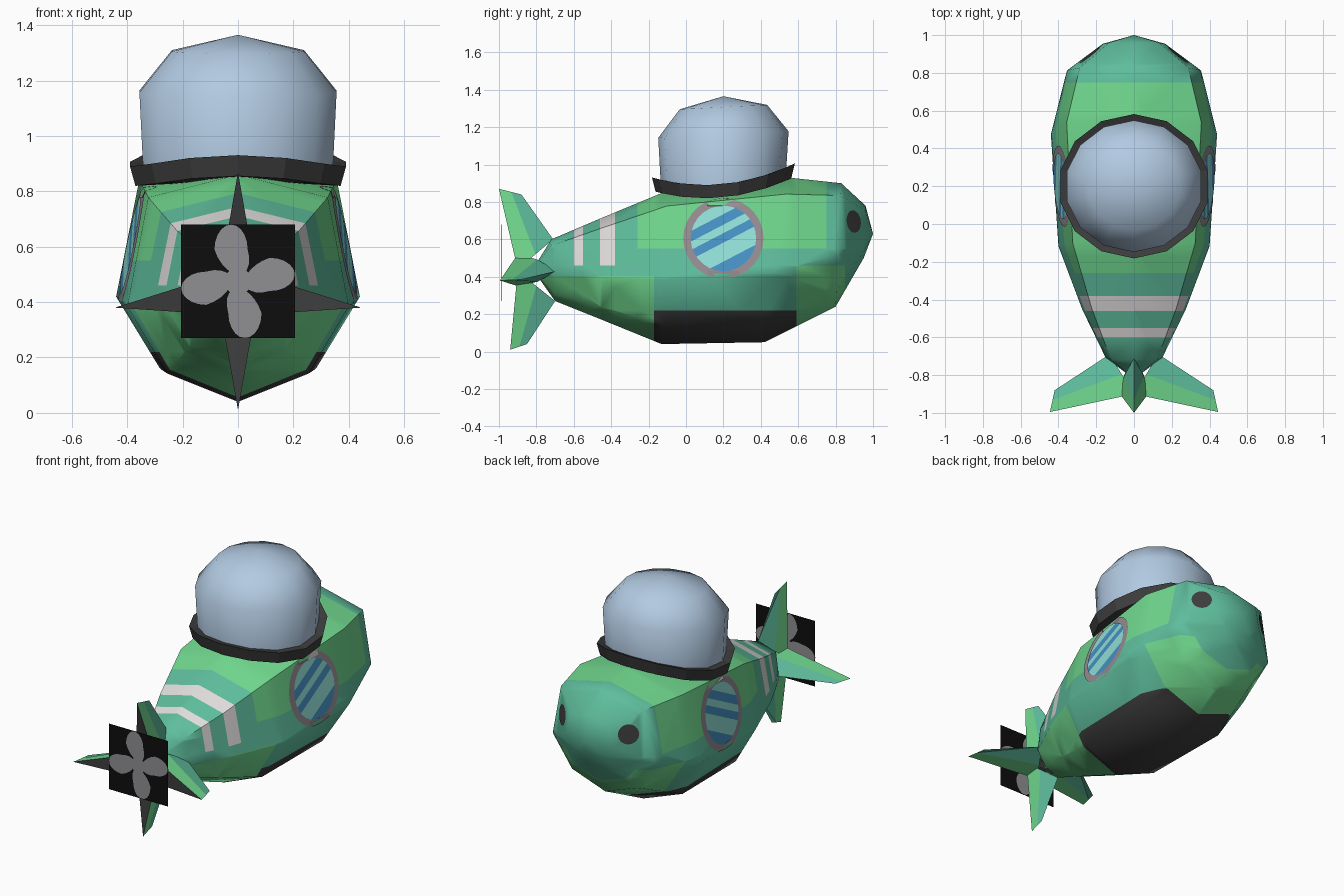
import bpy, bmesh, math
from mathutils import Vector
from mathutils.bvhtree import BVHTree

if "Cube" in bpy.data.objects:
    bpy.data.objects.remove(bpy.data.objects["Cube"])


def make_mat(name, rgb):
    m = bpy.data.materials.new(name)
    m.diffuse_color = [(c / 255 / 12.92 if c < 11 else ((c / 255 + 0.055) / 1.055) ** 2.4) for c in rgb] + [1]
    m.use_nodes = True
    m.node_tree.nodes["Principled BSDF"].inputs["Base Color"].default_value = m.diffuse_color
    return m


PALETTE = [("teal", (95, 190, 157)), ("light_green", (112, 216, 142)), ("dark_grey", (62, 61, 62)),
           ("dome_glass", (178, 202, 226)), ("stripe_white", (226, 222, 222)), ("frame_grey", (150, 140, 146)),
           ("window_light", (146, 224, 216)), ("window_blue", (70, 146, 196)),
           ("propeller_grey", (144, 144, 148)), ("black", (13, 13, 13))]
MATS = [make_mat(n, c) for n, c in PALETTE]
TEAL, GREEN, DARK, GLASS, WHITE, FRAME, WLIGHT, WBLUE, PROP, BLACK = range(10)


def finish(name, bm, smooth=None, recalc=True):
    if recalc:
        bmesh.ops.recalc_face_normals(bm, faces=bm.faces[:])
    me = bpy.data.meshes.new(name)
    bm.to_mesh(me)
    for m in MATS:
        me.materials.append(m)
    ob = bpy.data.objects.new(name, me)
    bpy.context.collection.objects.link(ob)
    if smooth:
        bpy.ops.object.select_all(action='DESELECT')
        ob.select_set(True)
        bpy.context.view_layer.objects.active = ob
        bpy.ops.object.shade_smooth_by_angle(angle=math.radians(smooth))
    return ob


def cut(bm, co, no):
    bmesh.ops.bisect_plane(bm, geom=bm.verts[:] + bm.edges[:] + bm.faces[:], dist=1e-5,
                           plane_co=co, plane_no=no)


def loft(bm, rings, mat=0):
    """Join rings of coordinates; a ring of one point closes to a tip."""
    vr = [[bm.verts.new(p) for p in r] for r in rings]
    for a, b in zip(vr, vr[1:]):
        n = max(len(a), len(b))
        for i in range(n):
            j = (i + 1) % n
            quad = [a[i % len(a)], a[j % len(a)], b[j % len(b)], b[i % len(b)]]
            bm.faces.new(list(dict.fromkeys(quad))).material_index = mat


# Body: octagonal sections (y bottom, y top, z bottom, z top, half width)
SECTIONS = [(-.70, -.72, .27, .60, .15), (-.45, -.45, .17, .715, .275), (-.13, -.10, .04, .86, .40),
            (.42, .55, .05, .93, .44), (.80, .83, .24, .90, .355), (.95, .96, .50, .78, .165)]
HALF = [(0, 0), (.64, .125), (1, .42), (.81, .9), (0, 1)]
OUTLINE = HALF + [(-x, f) for x, f in HALF[-2:0:-1]]
rings = [[(x * w, y0 + (y1 - y0) * f, z0 + (z1 - z0) * f) for x, f in OUTLINE]
         for y0, y1, z0, z1, w in SECTIONS]
bm = bmesh.new()
loft(bm, [[(0, -.82, .44)]] + rings + [[(0, 1, .63)]])
bmesh.ops.triangulate(bm, faces=bm.faces[:])
bmesh.ops.recalc_face_normals(bm, faces=bm.faces[:])
for y in (-.60, -.55, -.46, -.38, -.26, -.17, .59, .75, .85):
    cut(bm, (0, y, 0), (0, 1, 0))
for z in (.22, .40, .46, .55):
    cut(bm, (0, 0, z), (0, 0, 1))


def body_paint(y, z):
    if z > .46 and (-.60 < y < -.55 or -.46 < y < -.38):
        return WHITE
    if z > .55 and -.26 < y < .75:
        return GREEN
    if -.17 < y < .59:
        return DARK if z < .22 else TEAL
    if (y < -.17 and z < .40) or (.59 < y < .85 and z < .46):
        return GREEN
    return TEAL


for f in bm.faces:
    c = f.calc_center_median()
    f.material_index = body_paint(c.y, c.z)
surface = BVHTree.FromBMesh(bm)
finish("body", bm, 50)


# Round plates laid onto the body surface
def decal(name, center, out, radius, lift, paint, lines=()):
    out = Vector(out).normalized()
    up = Vector((0, 0, 1))
    side = up.cross(out) * (1 if out.x > 0 else -1)   # points to +y on both flanks
    bm = bmesh.new()
    bmesh.ops.create_circle(bm, cap_ends=True, segments=28, radius=radius)
    for k in range(-2, 3):
        cut(bm, (k * radius * .4, 0, 0), (1, 0, 0))
        cut(bm, (0, k * radius * .4, 0), (0, 1, 0))
    for v in lines:
        cut(bm, SLANT * v, SLANT)
    for f in bm.faces:
        f.material_index = paint(f.calc_center_median())
    for v in bm.verts:
        p = Vector(center) + side * v.co.x + up * v.co.y
        hit = surface.ray_cast(p + out, -out)[0]
        v.co = (hit or p) + out * lift
    bm.normal_update()
    for f in bm.faces:
        if f.normal.dot(out) < 0:
            f.normal_flip()
    finish(name, bm, recalc=False)


SLANT = Vector((-math.sin(.48), math.cos(.48), 0))


def pane_paint(c):
    v = c.dot(SLANT)
    return WBLUE if v < -.11 or -.02 < v < .025 or .065 < v < .115 else WLIGHT


for s, tag in ((1, "right"), (-1, "left")):
    decal("window_frame_" + tag, (s * .4, .2, .605), (s, 0, 0), .215, .004, lambda c: FRAME)
    decal("window_pane_" + tag, (s * .4, .2, .605), (s, 0, 0), .175, .008, pane_paint,
          (-.11, -.02, .025, .065, .115))
    decal("eye_" + tag, (s * .235, .905, .695), (s * .57, .82, 0), .06, .004, lambda c: DARK)


# Dome and its saddle-shaped collar
def saddle(y):
    t = y - .13
    return .855 + .506 * t * t + .028 * t


def tilt(y):
    return .05 * (y - .2)


def round_ring(r, dz, height, n=14):
    pts = []
    for i in range(n):
        a = 2 * math.pi * i / n
        y = .2 + r * .955 * math.cos(a)
        pts.append((r * math.sin(a), y, height(y) + dz))
    return pts


bm = bmesh.new()
loft(bm, [round_ring(.35, 0, saddle), round_ring(.365, 1.16, tilt), round_ring(.245, 1.307, tilt),
          [(0, .2, 1.365)]], GLASS)
finish("dome", bm, 60)

bm = bmesh.new()
loft(bm, [[(0, .2, .84)], round_ring(.38, -.035, saddle), round_ring(.40, .035, saddle),
          round_ring(.35, .035, saddle), [(0, .2, .89)]], DARK)
finish("collar", bm)


# Tail fins: wedges with a thick dark trailing side
def fin(name, lead_root, lead_tip, trail_tip, trail_root, thick):
    l0, l1, t1, r, th = map(Vector, (lead_root, lead_tip, trail_tip, trail_root, thick))
    bm = bmesh.new()
    vl0, vl1, vt1, vm1 = [bm.verts.new(p) for p in (l0, l1, t1, l1.lerp(t1, .45))]
    back = []
    for s in (1, -1):
        m0 = bm.verts.new(l0.lerp(r, .5) + th * s * .7)
        vr = bm.verts.new(r + th * s)
        back.append(vr)
        bm.faces.new((vl0, vl1, vm1, m0)).material_index = TEAL
        bm.faces.new((m0, vm1, vt1, vr)).material_index = GREEN
    bm.faces.new((back[0], back[1], vt1)).material_index = DARK
    finish(name, bm)


fin("fin_top", (0, -.71, .60), (0, -.88, .84), (0, -1, .87), (0, -.9, .44), (.075, 0, 0))
fin("fin_bottom", (0, -.70, .27), (0, -.85, .04), (0, -.94, .01), (0, -.9, .43), (.075, 0, 0))
for s, tag in ((1, "right"), (-1, "left")):
    fin("fin_" + tag, (s * .13, -.69, .43), (s * .42, -.88, .385), (s * .445, -.995, .38),
        (0, -.9, .435), (0, 0, .085))

# Propeller: square black plate with four offset blades on both sides
PY, PZ, H = -.985, .475, .205
bm = bmesh.new()
bmesh.ops.create_cube(bm, size=1)
for v in bm.verts:
    v.co = (v.co.x * 2 * H, PY + v.co.y * .002, PZ + v.co.z * 2 * H)
for f in bm.faces:
    f.material_index = BLACK
finish("propeller_plate", bm)

bm = bmesh.new()
for k in range(4):
    c, s = round(math.cos(k * math.pi / 2)), round(math.sin(k * math.pi / 2))
    blade = []
    for i in range(20):
        a = 2 * math.pi * i / 20
        x, z = -.025 + .06 * math.cos(a), .115 + .09 * math.sin(a)
        x += max(0, .115 - z) * .3                      # lean the root to the hub
        blade.append((x * c - z * s, x * s + z * c))
    for y, order in ((PY - .003, 1), (PY + .003, -1)):
        bm.faces.new([bm.verts.new((x, y, PZ + z)) for x, z in blade[::order]]).material_index = PROP
for y, order in ((PY - .0035, 1), (PY + .0035, -1)):    # hub
    hub = [(.05 * math.cos(i * math.pi / 6), .05 * math.sin(i * math.pi / 6)) for i in range(12)]
    bm.faces.new([bm.verts.new((x, y, PZ + z)) for x, z in hub[::order]]).material_index = PROP
finish("propeller_blades", bm, recalc=False)
